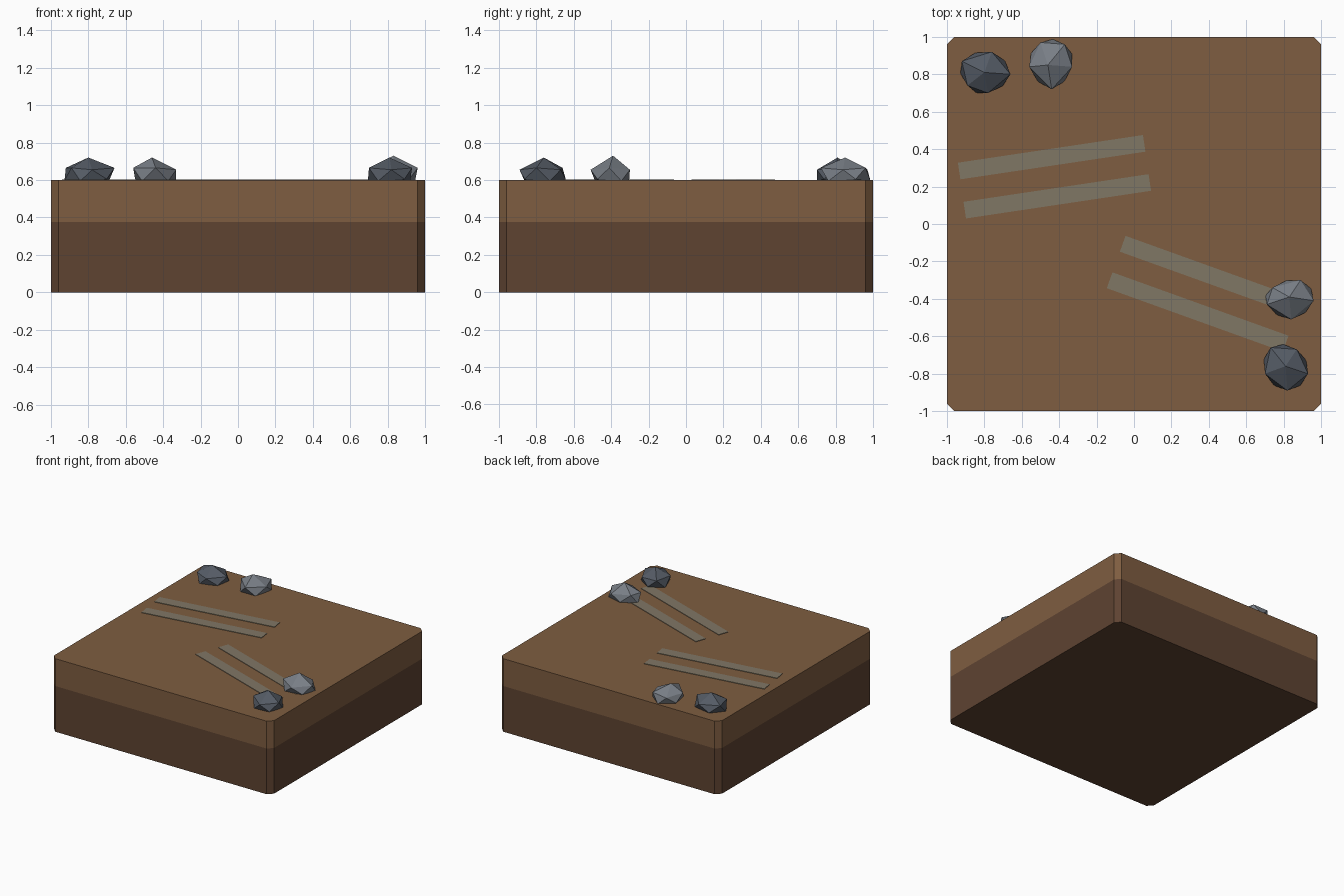
import bpy, bmesh, math
from mathutils import Vector, Matrix

if "Cube" in bpy.data.objects:
    bpy.data.objects.remove(bpy.data.objects["Cube"])


def material(name, rgb):
    m = bpy.data.materials.new(name)
    m.diffuse_color = (*rgb, 1)
    m.use_nodes = True
    m.node_tree.nodes["Principled BSDF"].inputs["Base Color"].default_value = m.diffuse_color
    return m


soil = material("topsoil", (0.21, 0.11, 0.052))
subsoil = material("subsoil", (0.112, 0.056, 0.031))
track = material("track", (0.216, 0.184, 0.13))
stone_dark = material("dark_stone", (0.09, 0.105, 0.13))
stone_light = material("light_stone", (0.19, 0.21, 0.24))


def add_object(name, bm, mat):
    bmesh.ops.recalc_face_normals(bm, faces=bm.faces)
    mesh = bpy.data.meshes.new(name)
    bm.to_mesh(mesh)
    bm.free()
    mesh.materials.append(mat)
    ob = bpy.data.objects.new(name, mesh)
    bpy.context.collection.objects.link(ob)
    return ob


def box(name, centre, size, angle, mat, chamfer=0):
    bm = bmesh.new()
    bmesh.ops.create_cube(bm, size=1, matrix=Matrix.Diagonal((*size, 1)))
    if chamfer:
        upright = [e for e in bm.edges
                   if abs(e.verts[0].co.z - e.verts[1].co.z) > 0.01]
        bmesh.ops.bevel(bm, geom=upright, offset=chamfer, segments=1, affect='EDGES')
    ob = add_object(name, bm, mat)
    ob.location = centre
    ob.rotation_euler.z = math.radians(angle)


def rock(name, apex, ring, mat):
    # Irregular half-buried icosahedron built from its upper ring
    centre = sum((Vector(p) for p in ring), Vector((0, 0))) / len(ring)
    points = [Vector(apex), centre.to_3d() + Vector((0, 0, 0.53))]
    for i, p in enumerate(ring):
        mid = (Vector(p) + Vector(ring[i - 1])) / 2
        low = centre + (mid - centre) * 1.22
        points.append(Vector((*p, 0.665 - 0.01 * (i % 2))))
        points.append(Vector((*low, 0.595 + 0.01 * (i % 2))))
    bm = bmesh.new()
    for p in points:
        bm.verts.new(p)
    bmesh.ops.convex_hull(bm, input=bm.verts)
    add_object(name, bm, mat)


# Ground block in two layers
box("lower_earth", (0, 0, 0.1875), (2, 2, 0.375), 0, subsoil, 0.04)
box("upper_earth", (0, 0, 0.4875), (2, 2, 0.225), 0, soil, 0.04)

# Flat wheel tracks on the surface
for i, (x, y, a) in enumerate([(-0.44, 0.357, 8.5), (-0.41, 0.148, 8.5),
                               (0.41, -0.275, -19.8), (0.34, -0.47, -19.8)]):
    box(f"track_{i + 1}", (x, y, 0.6), (1.0, 0.09, 0.008), a, track)

# Rocks in two opposite corners
rock("rock_back_left", (-0.80, 0.81, 0.72),
     [(-0.92, 0.87), (-0.76, 0.92), (-0.66, 0.80), (-0.78, 0.70), (-0.89, 0.74)], stone_dark)
rock("rock_back", (-0.46, 0.85, 0.72),
     [(-0.56, 0.84), (-0.50, 0.97), (-0.37, 0.96), (-0.33, 0.84), (-0.44, 0.72)], stone_light)
rock("rock_right", (0.83, -0.39, 0.73),
     [(0.74, -0.34), (0.89, -0.30), (0.96, -0.41), (0.84, -0.51), (0.71, -0.43)], stone_light)
rock("rock_front_right", (0.81, -0.76, 0.72),
     [(0.73, -0.66), (0.87, -0.67), (0.93, -0.80), (0.82, -0.89), (0.70, -0.80)], stone_dark)
